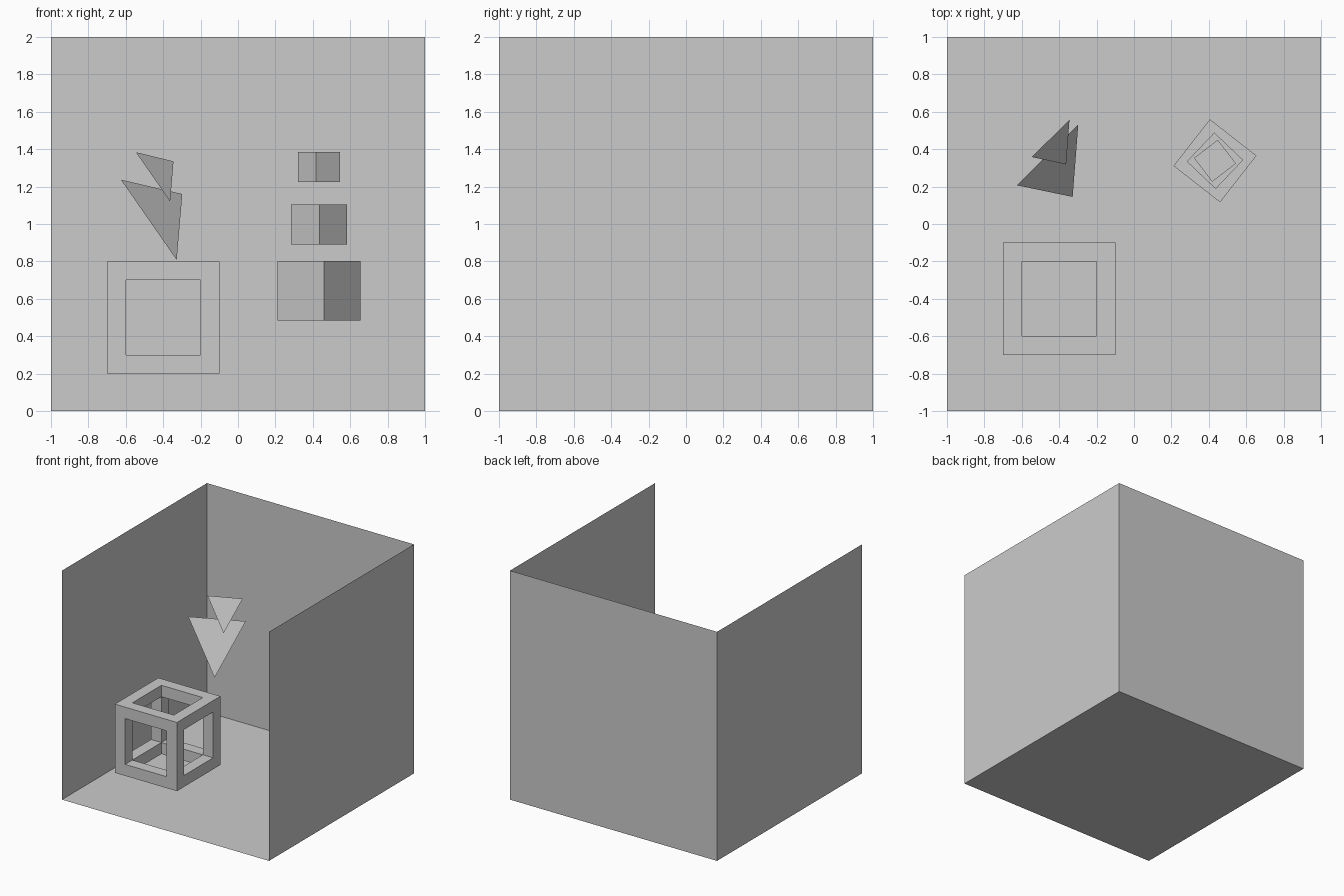
import bpy, bmesh
from math import radians
from mathutils import Matrix, Vector

if "Cube" in bpy.data.objects:
    bpy.data.objects.remove(bpy.data.objects["Cube"])


def finish(bm, name, loc=(0, 0, 0), rot=0):
    me = bpy.data.meshes.new(name)
    bm.normal_update()
    bm.to_mesh(me)
    bm.free()
    ob = bpy.data.objects.new(name, me)
    ob.location = loc
    ob.rotation_euler.z = radians(rot)
    bpy.context.collection.objects.link(ob)
    return ob


def cube(size):
    bm = bmesh.new()
    bmesh.ops.create_cube(bm, size=size)
    bm.normal_update()
    return bm


# Room shell: thin floor, back and side walls, open at front and top
bm = cube(2)
open_sides = [f for f in bm.faces if f.normal.z > 0.5 or f.normal.y < -0.5]
bmesh.ops.delete(bm, geom=open_sides, context='FACES')
bmesh.ops.reverse_faces(bm, faces=bm.faces[:])
finish(bm, "room_shell", (0, 0, 1))

# Open cube frame: inset every side, push the openings inwards, merge the bars
bm = cube(0.6)
sides = bm.faces[:]
bmesh.ops.inset_individual(bm, faces=sides, thickness=0.1, use_even_offset=True)
bmesh.ops.inset_individual(bm, faces=sides, thickness=0, depth=-0.1)
bmesh.ops.delete(bm, geom=sides, context='FACES')
bmesh.ops.remove_doubles(bm, verts=bm.verts[:], dist=0.001)
finish(bm, "cube_frame", (-0.4, -0.4, 0.5))

# Column of floating cubes, each smaller and turned further
for name, size, z, rot in (("large_cube", 0.316, 0.643, -38),
                           ("medium_cube", 0.213, 0.998, -43.5),
                           ("small_cube", 0.160, 1.305, -52.5)):
    finish(cube(size), name, (0.433, 0.338, z), rot)

# Two flat floating triangles
for name, corners in (
        ("large_triangle", ((-0.626, 0.207, 1.237), (-0.298, 0.533, 1.160), (-0.328, 0.145, 0.808))),
        ("small_triangle", ((-0.546, 0.358, 1.384), (-0.345, 0.558, 1.335), (-0.363, 0.319, 1.120)))):
    bm = bmesh.new()
    bm.faces.new([bm.verts.new(c) for c in reversed(corners)])
    finish(bm, name)
